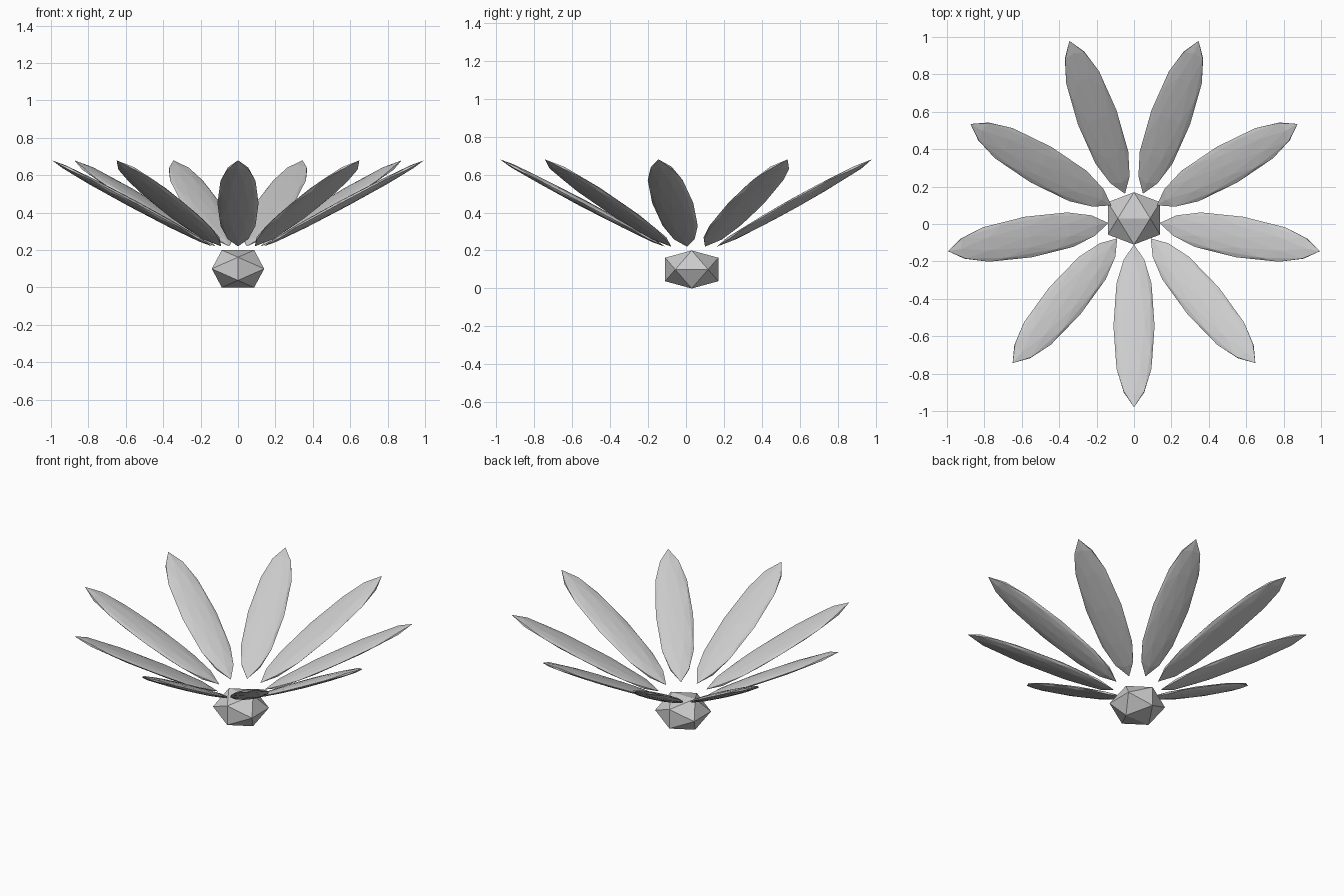
import bpy, bmesh, math
from mathutils import Matrix, Vector

if "Cube" in bpy.data.objects:
    bpy.data.objects.remove(bpy.data.objects["Cube"])

PHI = (1 + 5 ** 0.5) / 2
CENTRE = Vector((0, 0.03, 0))

grey = bpy.data.materials.new("light_grey")
grey.diffuse_color = (0.6, 0.6, 0.6, 1)
grey.use_nodes = True
grey.node_tree.nodes["Principled BSDF"].inputs["Base Color"].default_value = grey.diffuse_color


def ico_ball(name, scale, matrix, detail=0):
    """Flat shaded icosahedron, standing on an edge, split and stretched."""
    r = math.sqrt(1 + PHI * PHI)
    bm = bmesh.new()
    for a in (-1, 1):
        for b in (-PHI, PHI):
            for co in ((a, 0, b), (0, b, a), (b, a, 0)):
                bm.verts.new(Vector(co) / r)
    bmesh.ops.convex_hull(bm, input=bm.verts[:])
    for _ in range(detail):
        bmesh.ops.subdivide_edges(bm, edges=bm.edges[:], cuts=1, use_grid_fill=True)
        for v in bm.verts:
            v.co.normalize()
    bmesh.ops.transform(bm, matrix=matrix @ Matrix.Diagonal((*scale, 1)), verts=bm.verts[:])
    bmesh.ops.recalc_face_normals(bm, faces=bm.faces[:])
    mesh = bpy.data.meshes.new(name)
    bm.to_mesh(mesh)
    bm.free()
    mesh.materials.append(grey)
    obj = bpy.data.objects.new(name, mesh)
    bpy.context.collection.objects.link(obj)
    return obj


# Faceted flower centre, slightly flattened
R = 0.14 * math.sqrt(1 + PHI * PHI) / PHI
ico_ball("flower_centre", (R, R, R * 0.1 / 0.14),
         Matrix.Translation(CENTRE + Vector((0, 0, 0.1))))

# Ring of nine raised petals: long thin ellipsoids, tilted up and outwards
inner, outer = Vector((0, -0.14, 0.22)), Vector((0, -1.01, 0.68))
span = outer - inner
tilt = math.atan2(span.z, -span.y)
for i in range(9):
    place = (Matrix.Translation(CENTRE)
             @ Matrix.Rotation(math.radians(40 * i), 4, 'Z')
             @ Matrix.Translation((inner + outer) / 2)
             @ Matrix.Rotation(-tilt, 4, 'X'))
    ico_ball(f"petal_{i + 1}", (0.11, span.length / 2, 0.02), place, detail=1)
